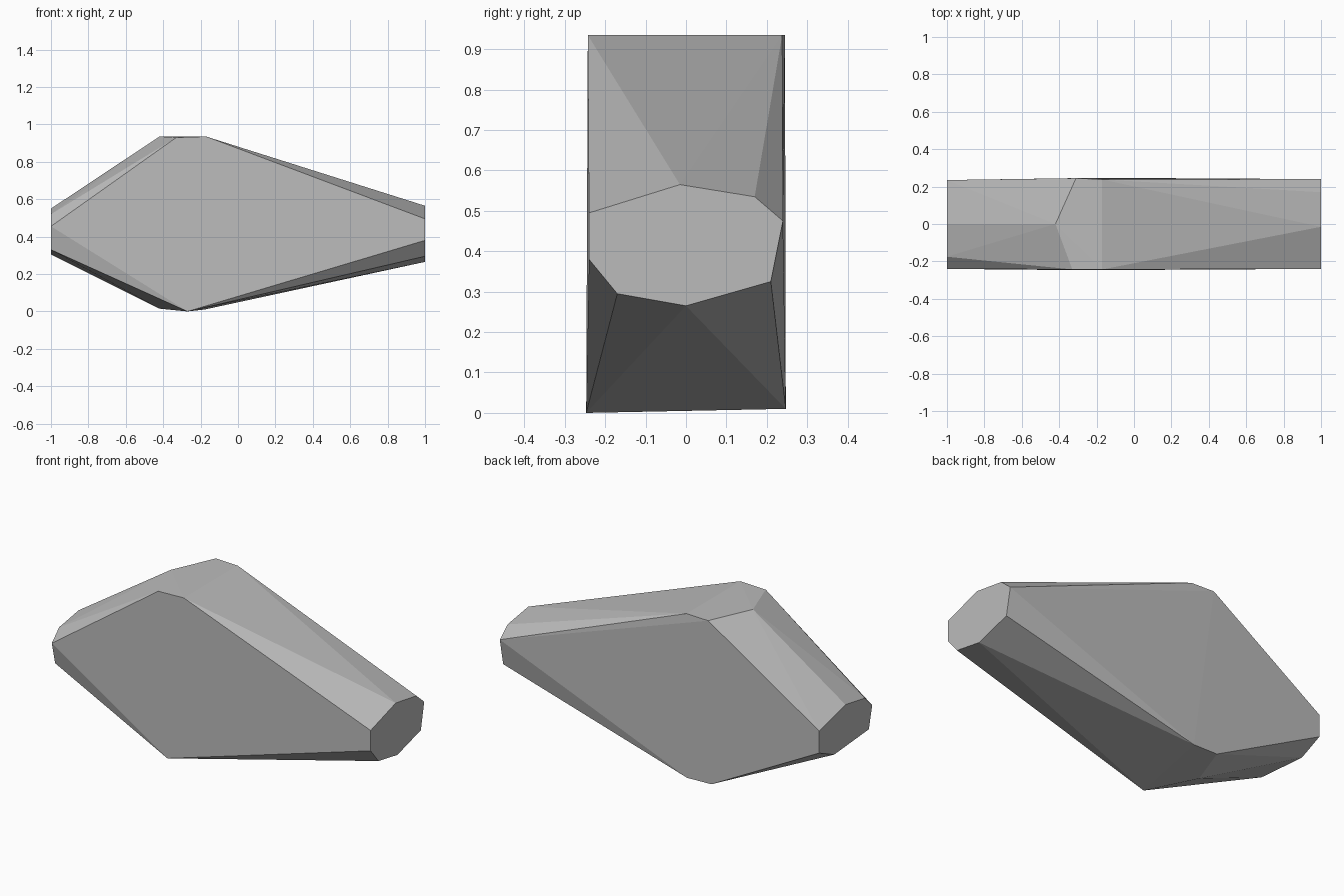
import bpy
import bmesh
import math

default_cube = bpy.data.objects.get("Cube")
if default_cube:
    bpy.data.objects.remove(default_cube, do_unlink=True)


def make_material(name, colour):
    material = bpy.data.materials.new(name)
    material.use_nodes = True
    material.diffuse_color = colour
    shader = material.node_tree.nodes["Principled BSDF"]
    shader.inputs["Base Color"].default_value = colour
    return material


def faceted_solid(name, points, material):
    """Wrap the corner points in a convex skin and merge coplanar facets."""
    bm = bmesh.new()
    for point in points:
        bm.verts.new(point)
    hull = bmesh.ops.convex_hull(bm, input=bm.verts[:])
    unused = {item for key in ("geom_interior", "geom_unused") for item in hull[key]
              if isinstance(item, bmesh.types.BMVert)}
    bmesh.ops.delete(bm, geom=list(unused), context="VERTS")
    bmesh.ops.dissolve_limit(bm, angle_limit=math.radians(0.4),
                             verts=bm.verts[:], edges=bm.edges[:])
    bmesh.ops.recalc_face_normals(bm, faces=bm.faces[:])
    mesh = bpy.data.meshes.new(name)
    bm.to_mesh(mesh)
    bm.free()
    mesh.materials.append(material)
    solid = bpy.data.objects.new(name, mesh)
    bpy.context.scene.collection.objects.link(solid)
    return solid


# Flat end facets, as (y, z) outlines
left_end = [(-.015, .565), (.17, .535), (.24, .475), (.21, .325),
            (0, .265), (-.17, .295), (-.24, .38), (-.24, .495)]
right_end = [(0, .55), (.235, .49), (.235, .365), (.1, .305),
             (-.21, .33), (-.24, .455), (-.175, .52)]

# Broad middle: a crest on top and a keel below, as (x, y, z)
crest = [(-.42, 0, .935), (-.33, -.243, .93), (-.17, -.243, .935),
         (-.31, .245, .935), (-.17, .238, .935)]
keel = [(-.42, 0, .015), (-.27, -.247, 0),
        (-.33, .245, .013), (-.18, .247, .01)]

corners = crest + keel
for end_x, outline in ((1, left_end), (-1, right_end)):
    corners += [(end_x, y, z) for y, z in outline]

stone_grey = make_material("stone grey", (.5, .5, .5, 1))
faceted_solid("faceted_stone", corners, stone_grey)
